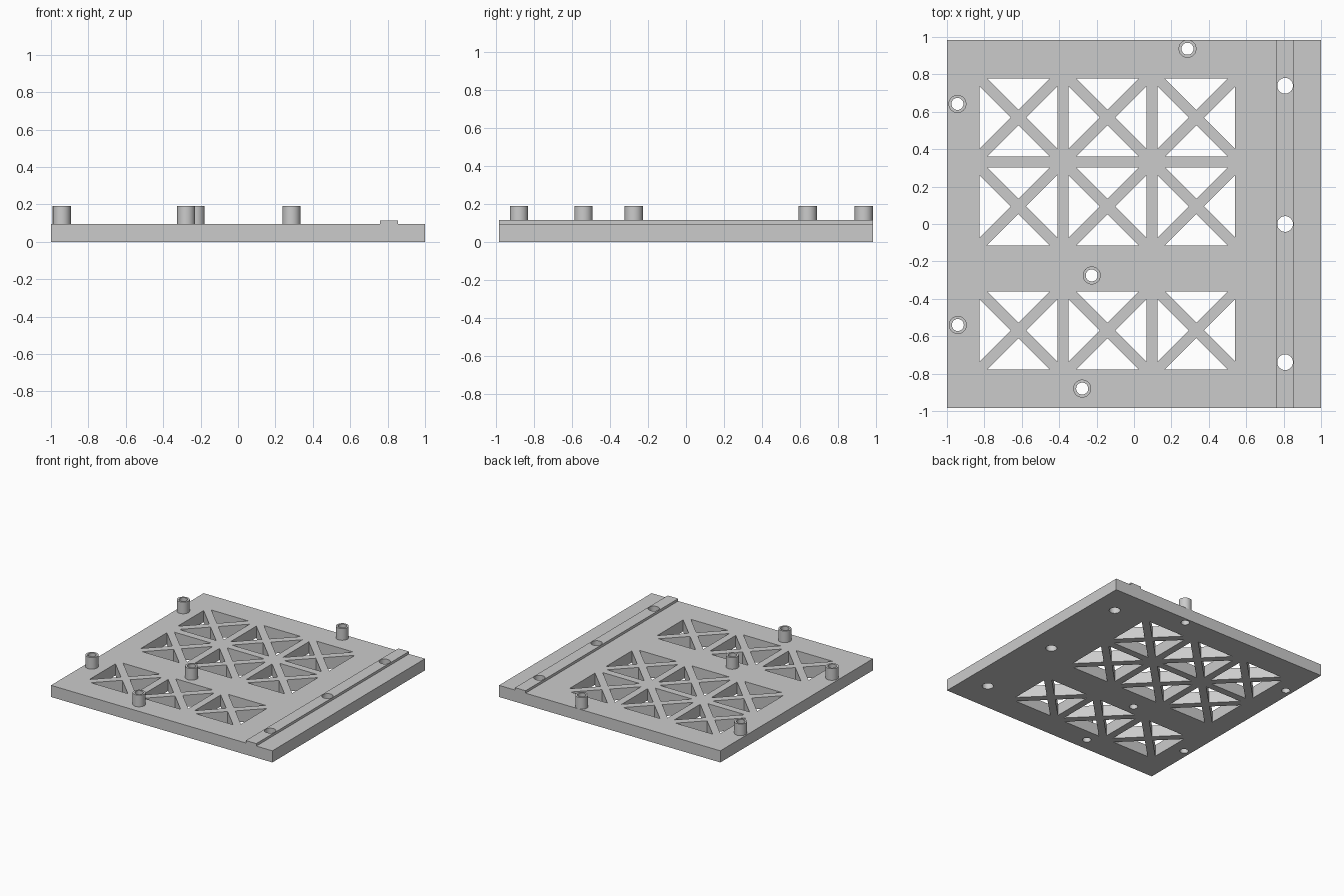
import bpy, bmesh
from mathutils import Matrix, Vector

cube = bpy.data.objects.get("Cube")
if cube:
    bpy.data.objects.remove(cube, do_unlink=True)

HALF_Y, PLATE_TOP, RIDGE_TOP, POST_TOP = 0.985, 0.095, 0.115, 0.19
POST_R, BORE_R, SCREW_R = 0.048, 0.032, 0.042
POSTS = [(0.286, 0.937), (-0.944, 0.642), (-0.226, -0.275), (-0.942, -0.54), (-0.277, -0.88)]
SCREWS = [(0.808, y) for y in (-0.739, 0, 0.739)]
WINDOWS = [(x, y) for x in (-0.618, -0.142, 0.333) for y in (-0.569, 0.094, 0.569)]
WINDOW_HALF, RIB = 0.208, 0.041

grey = bpy.data.materials.new("light grey plastic")
grey.use_nodes = True
colour = (0.6, 0.6, 0.6, 1)
grey.diffuse_color = colour
grey.node_tree.nodes["Principled BSDF"].inputs["Base Color"].default_value = colour


def make_object(name, bm):
    bmesh.ops.recalc_face_normals(bm, faces=bm.faces)
    mesh = bpy.data.meshes.new(name)
    bm.to_mesh(mesh)
    bm.free()
    mesh.materials.append(grey)
    obj = bpy.data.objects.new(name, mesh)
    bpy.context.collection.objects.link(obj)
    return obj


def extrude(bm, points, direction):
    """Closed prism from an outline."""
    face = bm.faces.new([bm.verts.new(p) for p in points])
    out = bmesh.ops.extrude_face_region(bm, geom=[face], use_keep_orig=True)
    verts = [v for v in out["geom"] if isinstance(v, bmesh.types.BMVert)]
    bmesh.ops.translate(bm, verts=verts, vec=direction)


def smooth(obj):
    bpy.ops.object.select_all(action="DESELECT")
    obj.select_set(True)
    bpy.context.view_layer.objects.active = obj
    bpy.ops.object.shade_smooth_by_angle()


# Plate with the raised rail as one cross-section
bm = bmesh.new()
section = [(-1, 0), (1, 0), (1, PLATE_TOP), (0.855, PLATE_TOP), (0.855, RIDGE_TOP),
           (0.76, RIDGE_TOP), (0.76, PLATE_TOP), (-1, PLATE_TOP)]
extrude(bm, [(x, -HALF_Y, z) for x, z in section], (0, 2 * HALF_Y, 0))
plate = make_object("base_plate", bm)

# Cutters: four triangles per braced window, and the round holes
bm = bmesh.new()
for x, y in WINDOWS:
    for quarter in range(4):
        turn = Matrix.Rotation(quarter * 1.5707963, 3, "Z")
        side = WINDOW_HALF - RIB
        triangle = [(0, RIB, 0), (side, WINDOW_HALF, 0), (-side, WINDOW_HALF, 0)]
        extrude(bm, [turn @ Vector(p) + Vector((x, y, -0.1)) for p in triangle], (0, 0, 0.4))
for spots, radius in ((POSTS, BORE_R), (SCREWS, SCREW_R)):
    for x, y in spots:
        bmesh.ops.create_cone(bm, cap_ends=True, segments=48, radius1=radius, radius2=radius,
                              depth=0.6, matrix=Matrix.Translation((x, y, 0.1)))
cutter = make_object("hole_cutter", bm)
cutter.hide_render = True

cut = plate.modifiers.new("holes", "BOOLEAN")
cut.operation, cut.solver, cut.object = "DIFFERENCE", "EXACT", cutter
bpy.context.view_layer.objects.active = plate
bpy.ops.object.modifier_apply(modifier=cut.name)
bpy.data.objects.remove(cutter, do_unlink=True)
smooth(plate)

# Hollow standoff posts, turned from a profile
for i, (x, y) in enumerate(POSTS):
    bm = bmesh.new()
    profile = [(POST_R, PLATE_TOP), (POST_R, POST_TOP), (BORE_R, POST_TOP), (BORE_R, PLATE_TOP)]
    verts = [bm.verts.new((r, 0, z)) for r, z in profile]
    edges = [bm.edges.new(pair) for pair in zip(verts, verts[1:] + verts[:1])]
    bmesh.ops.spin(bm, geom=verts + edges, axis=(0, 0, 1), cent=(0, 0, 0),
                   angle=6.2831853, steps=48)
    bmesh.ops.remove_doubles(bm, verts=bm.verts, dist=0.0001)
    post = make_object(f"standoff_post_{i + 1}", bm)
    post.location = (x, y, 0)
    smooth(post)
